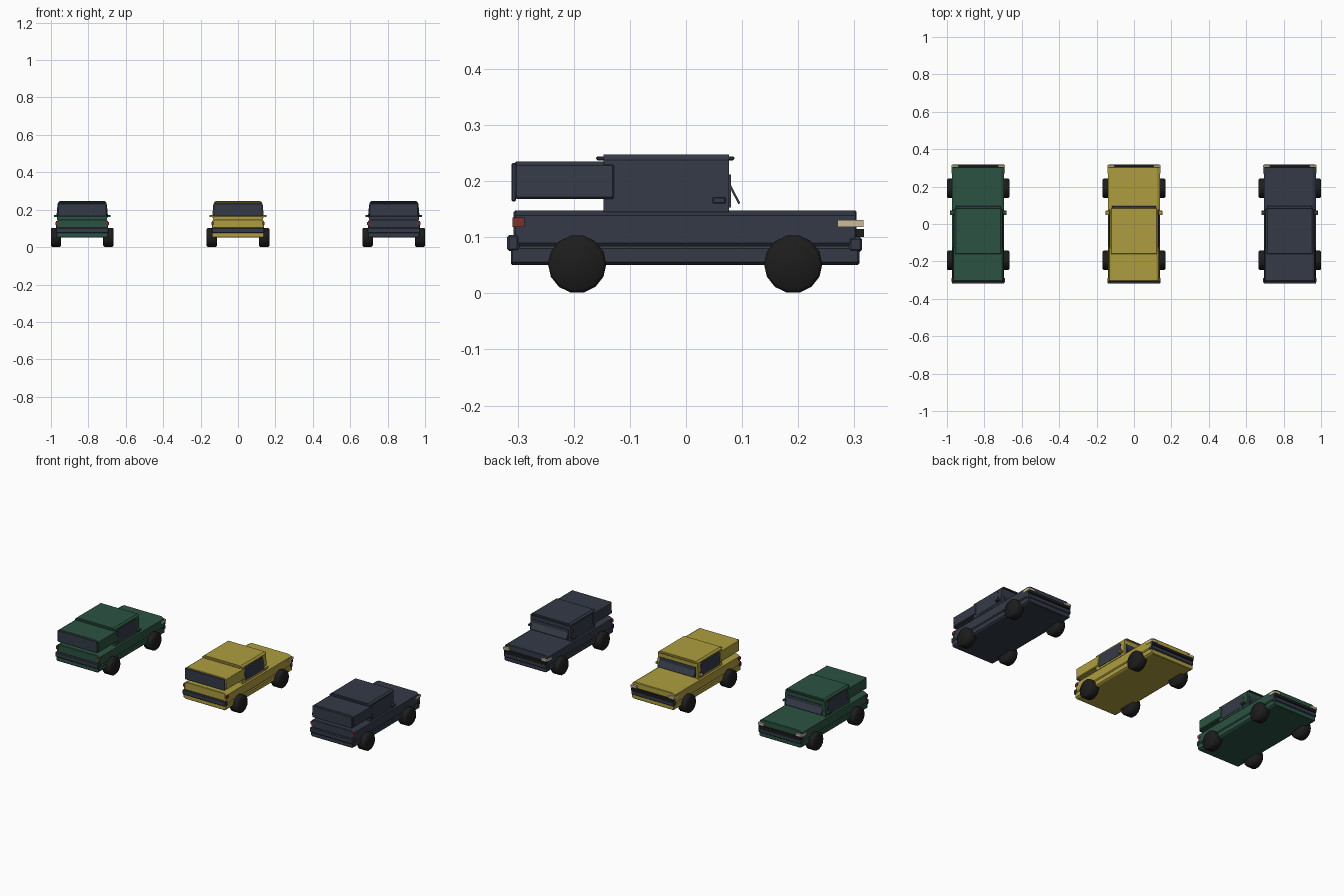
import bpy
import bmesh
import math
from mathutils import Matrix

cube = bpy.data.objects.get("Cube")
if cube:
    bpy.data.objects.remove(cube, do_unlink=True)


def material(name, rgb):
    m = bpy.data.materials.new(name)
    m.use_nodes = True
    m.diffuse_color = (*rgb, 1)
    m.node_tree.nodes["Principled BSDF"].inputs["Base Color"].default_value = (*rgb, 1)
    return m


GREEN = material("forest green", (0.024, 0.085, 0.054))
YELLOW = material("mustard yellow", (0.42, 0.34, 0.05))
SLATE = material("slate blue", (0.034, 0.042, 0.062))
RUBBER = material("rubber black", (0.012, 0.012, 0.012))
RED = material("tail red", (0.2, 0.03, 0.022))
CREAM = material("lamp cream", (0.6, 0.5, 0.32))


def finish(name, bm, mat):
    bmesh.ops.recalc_face_normals(bm, faces=bm.faces)
    mesh = bpy.data.meshes.new(name)
    bm.to_mesh(mesh)
    bm.free()
    mesh.materials.append(mat)
    obj = bpy.data.objects.new(name, mesh)
    bpy.context.collection.objects.link(obj)
    return obj


def box(name, cx, xs, ys, zs, mat, bevel=0.0):
    """Box between the given limits, x measured from the truck centre."""
    bm = bmesh.new()
    bmesh.ops.create_cube(bm, size=1)
    for v in bm.verts:
        for i, (lo, hi) in enumerate((xs, ys, zs)):
            v.co[i] = (lo + hi) / 2 + v.co[i] * (hi - lo)
        v.co.x += cx
    if bevel:
        bmesh.ops.bevel(bm, geom=list(bm.edges), offset=bevel, segments=1, affect="EDGES")
    return finish(name, bm, mat)


def hull(name, cx, half, y0, y1, mat, bevel=0.0):
    """Mirrored x-z half section, swept along the length."""
    section = half + [(-x, z) for x, z in reversed(half)]
    bm = bmesh.new()
    face = bm.faces.new([bm.verts.new((cx + x, y0, z)) for x, z in section])
    ext = bmesh.ops.extrude_face_region(bm, geom=[face])
    for v in ext["geom"]:
        if isinstance(v, bmesh.types.BMVert):
            v.co.y = y1
    if bevel:
        caps = [e for e in bm.edges if abs(e.verts[0].co.y - e.verts[1].co.y) < 1e-6]
        bmesh.ops.bevel(bm, geom=caps, offset=bevel, segments=1, affect="EDGES")
    return finish(name, bm, mat)


def side_plate(name, cx, side, outline, x_at, mat, depth=0.004):
    """Thin plate on a leaning side wall, outlined in y-z."""
    bm = bmesh.new()
    outer = [bm.verts.new((cx + side * (x_at(z) + depth / 2), y, z)) for y, z in outline]
    inner = [bm.verts.new((cx + side * (x_at(z) - depth / 2), y, z)) for y, z in outline]
    bm.faces.new(outer)
    bm.faces.new(inner)
    n = len(outline)
    for i in range(n):
        j = (i + 1) % n
        bm.faces.new((outer[i], outer[j], inner[j], inner[i]))
    return finish(name, bm, mat)


def wheel(name, cx, side, y):
    """Faceted tyre with a domed outer face."""
    bm = bmesh.new()
    turn = Matrix.Rotation(math.pi / 2, 4, "Y")
    bmesh.ops.create_cone(bm, cap_ends=True, segments=14, radius1=0.052,
                          radius2=0.052, depth=0.055, matrix=turn)
    rims = [e for e in bm.edges if abs(e.verts[0].co.x - e.verts[1].co.x) < 1e-5]
    bmesh.ops.bevel(bm, geom=rims, offset=0.006, segments=1, affect="EDGES")
    bmesh.ops.translate(bm, verts=bm.verts, vec=(cx + side * 0.14, y, 0.052))
    obj = finish(name, bm, RUBBER)
    bpy.ops.object.select_all(action="DESELECT")
    obj.select_set(True)
    bpy.context.view_layer.objects.active = obj
    bpy.ops.object.shade_smooth_by_angle(angle=math.radians(50))


def cab_wall(z):
    return 0.134 - (z - 0.145) * 0.06


def truck(tag, cx, paint):
    def n(part):
        return f"{tag}_{part}"

    # Lower body with a groove along the flanks
    hull(n("sill_body"), cx, [(0.13, 0.05), (0.139, 0.056), (0.139, 0.08), (0.134, 0.085)],
         -0.312, 0.309, paint, 0.003)
    hull(n("upper_body"), cx, [(0.134, 0.084), (0.139, 0.09), (0.139, 0.139), (0.122, 0.148)],
         -0.307, 0.304, paint, 0.003)

    # Cab with roof lips front and rear
    hull(n("cab"), cx, [(0.134, 0.145), (0.129, 0.238), (0.119, 0.247)], -0.147, 0.077, paint)
    box(n("rear_roof_lip"), cx, (-0.124, 0.124), (-0.16, -0.14), (0.237, 0.244), paint, 0.002)
    box(n("front_roof_lip"), cx, (-0.124, 0.124), (0.07, 0.086), (0.237, 0.244), paint, 0.002)

    # Raised canopy over the bed, with the tailgate window
    hull(n("canopy"), cx, [(0.133, 0.168), (0.137, 0.172), (0.132, 0.228), (0.121, 0.235)],
         -0.305, -0.128, paint, 0.003)
    box(n("rear_window"), cx, (-0.13, 0.13), (-0.311, -0.303), (0.164, 0.232), SLATE, 0.002)

    # Windshield and its sloping lower pane
    box(n("windshield"), cx, (-0.118, 0.118), (0.075, 0.08), (0.153, 0.212), SLATE)
    pane = box(n("windshield_pane"), 0, (-0.118, 0.118), (-0.002, 0.002), (-0.024, 0.024), SLATE)
    pane.location = (cx, 0.084, 0.181)
    pane.rotation_euler.x = math.atan2(0.022, 0.042)

    # Bumpers and grille
    box(n("rear_bumper"), cx, (-0.141, 0.141), (-0.319, -0.297), (0.075, 0.104), SLATE, 0.004)
    box(n("front_bumper"), cx, (-0.141, 0.141), (0.29, 0.314), (0.074, 0.1), SLATE, 0.004)
    box(n("grille"), cx, (-0.137, 0.137), (0.3, 0.317), (0.1, 0.115), RUBBER)

    for label, s in (("left", 1), ("right", -1)):
        def span(a, b):
            return tuple(sorted((s * a, s * b)))

        side_plate(n(label + "_window"), cx, s,
                   [(-0.126, 0.156), (0.06, 0.156), (0.046, 0.232), (-0.126, 0.232)],
                   cab_wall, SLATE)
        box(n(label + "_mirror"), cx, span(0.125, 0.152), (0.047, 0.071), (0.16, 0.172),
            paint, 0.002)
        box(n(label + "_headlight"), cx, span(0.105, 0.142), (0.27, 0.316), (0.118, 0.131), CREAM)
        box(n(label + "_tail_light"), cx, span(0.127, 0.142), (-0.309, -0.288),
            (0.118, 0.135), RED)
        wheel(n(label + "_front_wheel"), cx, s, 0.191)
        wheel(n(label + "_rear_wheel"), cx, s, -0.194)


for tag, cx, paint in (("green_truck", -0.833, GREEN), ("yellow_truck", 0, YELLOW),
                       ("slate_truck", 0.833, SLATE)):
    truck(tag, cx, paint)
